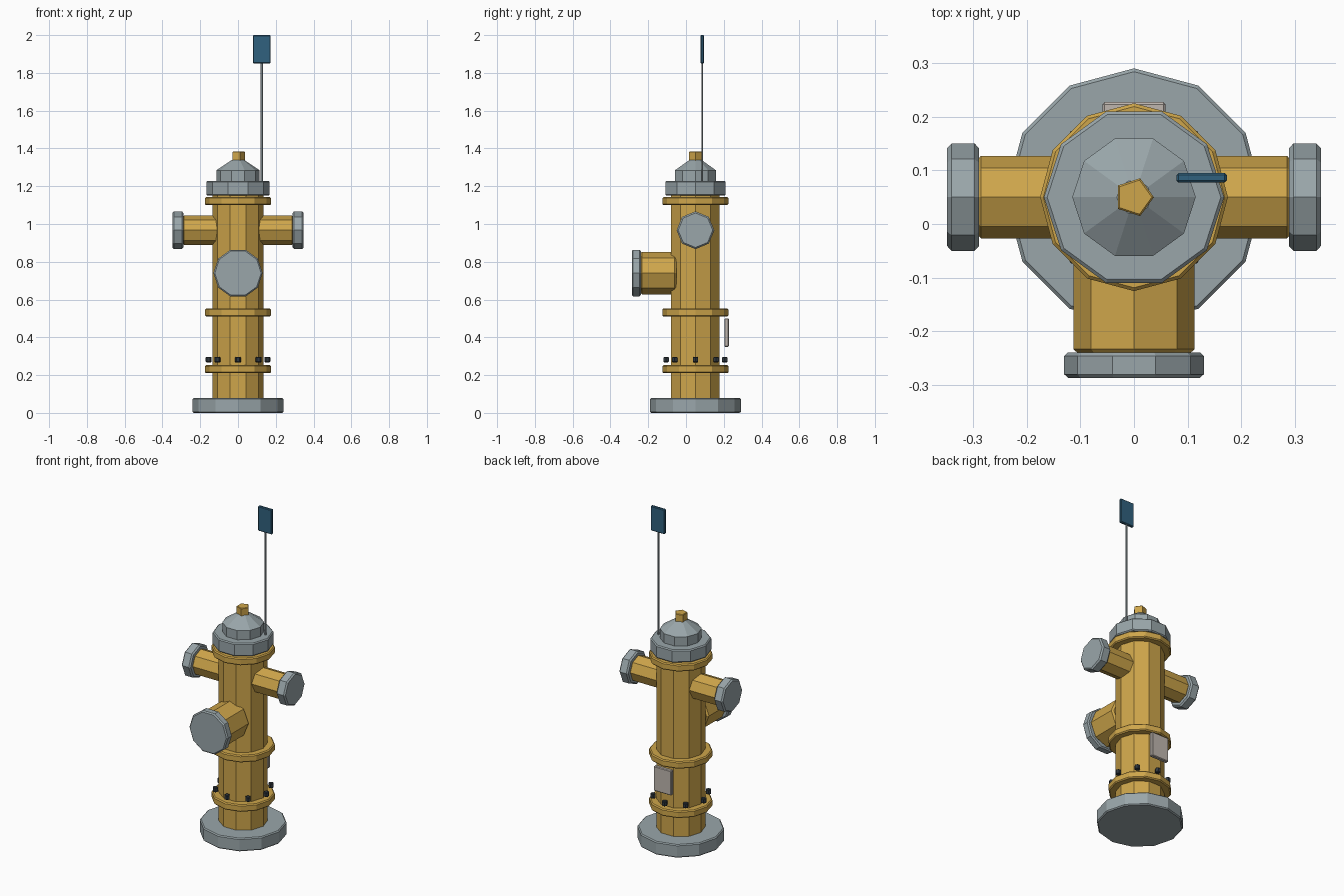
import bpy
import bmesh
from math import cos, sin, tau
from mathutils import Vector

cube = bpy.data.objects.get("Cube")
if cube:
    bpy.data.objects.remove(cube, do_unlink=True)

X, Y, Z = Vector((1, 0, 0)), Vector((0, 1, 0)), Vector((0, 0, 1))
CENTRE = Vector((0, 0.05, 0))


def material(name, rgb):
    mat = bpy.data.materials.new(name)
    mat.use_nodes = True
    mat.diffuse_color = (*rgb, 1)
    mat.node_tree.nodes["Principled BSDF"].inputs["Base Color"].default_value = (*rgb, 1)
    return mat


yellow = material("yellow_paint", (0.62, 0.38, 0.07))
grey = material("grey_metal", (0.32, 0.38, 0.40))
dark = material("dark_bolt", (0.03, 0.04, 0.05))
blue = material("blue_flag", (0.03, 0.12, 0.21))
pale = material("pale_plate", (0.52, 0.47, 0.43))


def finish(name, bm, mat, bevel):
    bmesh.ops.recalc_face_normals(bm, faces=bm.faces)
    mesh = bpy.data.meshes.new(name)
    bm.to_mesh(mesh)
    bm.free()
    mesh.materials.append(mat)
    obj = bpy.data.objects.new(name, mesh)
    bpy.context.collection.objects.link(obj)
    if bevel:
        mod = obj.modifiers.new("edge_bevel", "BEVEL")
        mod.width = bevel
        mod.segments = 1
        mod.limit_method = "ANGLE"
        mod.angle_limit = 1.3
    return obj


def turned(name, profile, sides, mat, origin=CENTRE, frame=(X, Y, Z), bevel=0.006):
    """Faceted solid from (radius, distance) pairs along the last frame axis."""
    u, v, axis = frame
    bm = bmesh.new()
    rings = []
    for r, d in profile:
        rings.append([bm.verts.new(origin + axis * d + u * (r * cos(tau * i / sides))
                                   + v * (r * sin(tau * i / sides))) for i in range(sides)])
    for low, high in zip(rings, rings[1:]):
        for i in range(sides):
            j = (i + 1) % sides
            bm.faces.new((low[i], low[j], high[j], high[i]))
    bm.faces.new(rings[0])
    bm.faces.new(rings[-1])
    return finish(name, bm, mat, bevel)


def box(name, centre, size, mat, bevel=0.004):
    bm = bmesh.new()
    bmesh.ops.create_cube(bm, size=1)
    for v in bm.verts:
        v.co = Vector(centre) + v.co * Vector(size)
    return finish(name, bm, mat, bevel)


# Base, barrel and flanges
turned("base_plate", [(0.24, 0), (0.24, 0.08)], 12, grey)
turned("barrel", [(0.135, 0.07), (0.135, 1.16)], 10, yellow)
for label, z in (("lower", 0.21), ("middle", 0.51), ("upper", 1.10)):
    turned(label + "_flange", [(0.175, z), (0.175, z + 0.043)], 12, yellow)

# Bonnet, dome and top nut
turned("bonnet_ring", [(0.168, 1.15), (0.168, 1.228)], 10, grey)
turned("bonnet_dome", [(0.115, 1.22), (0.115, 1.284), (0.032, 1.34)], 10, grey, bevel=0)
turned("top_nut", [(0.037, 1.32), (0.037, 1.383)], 5, yellow, bevel=0.003)

# Side outlets with caps
for label, s in (("left", 1), ("right", -1)):
    origin = CENTRE + Z * 0.967
    frame = (Y, Z, X * s)
    turned(label + "_outlet", [(0.077, 0.1), (0.077, 0.295)], 8, yellow, origin, frame, 0.01)
    turned(label + "_outlet_cap", [(0.1, 0.289), (0.1, 0.348)], 8, grey, origin, frame, 0.008)

# Large front outlet with cap
origin = CENTRE + Z * 0.74
frame = (X, Z, -Y)
turned("front_outlet", [(0.113, 0.1), (0.113, 0.293)], 8, yellow, origin, frame, 0.01)
turned("front_outlet_cap", [(0.13, 0.289), (0.13, 0.337)], 10, grey, origin, frame, 0.007)

# Ring of bolts above the lower flange
for i in range(8):
    a = tau * i / 8
    spot = CENTRE + Vector((cos(a), sin(a), 0)) * 0.155
    turned(f"flange_bolt_{i + 1}", [(0.016, 0.268), (0.016, 0.296)], 6, dark, spot, bevel=0.003)

# Rear plate
box("rear_plate", (0, 0.215, 0.425), (0.118, 0.024, 0.15), pale)

# Marker rod and flag
turned("marker_rod", [(0.006, 1.2), (0.006, 1.87)], 6, grey, Vector((0.126, 0.086, 0)), bevel=0)
box("marker_flag", (0.126, 0.086, 1.925), (0.094, 0.018, 0.15), blue)
